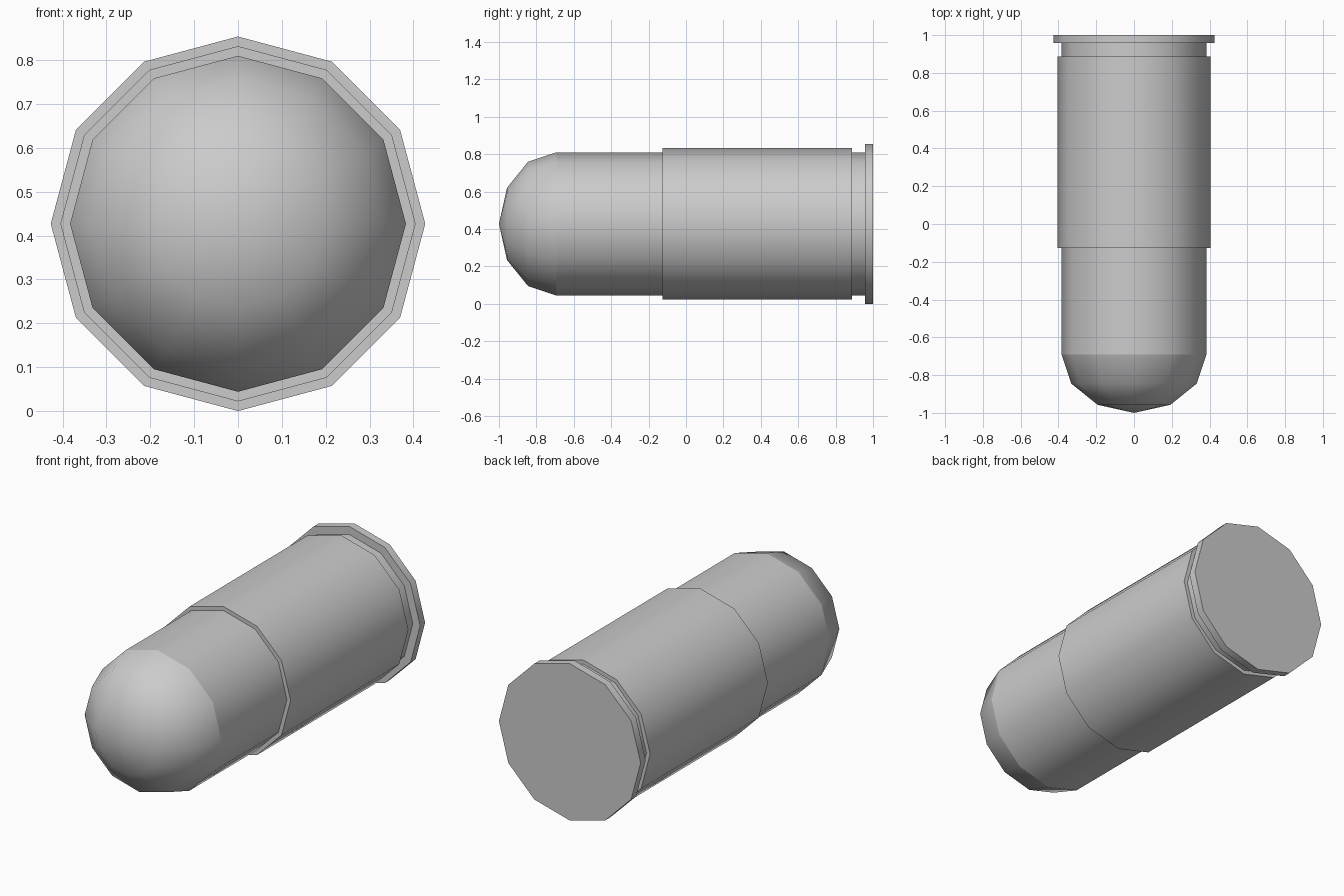
import bpy, bmesh, math

if "Cube" in bpy.data.objects:
    bpy.data.objects.remove(bpy.data.objects["Cube"])

SIDES = 12
AXIS_Z = 0.427


def lathe(name, profile):
    """Revolve (y, radius) points, listed front to back, around the y axis."""
    bm = bmesh.new()
    rings = []
    for y, r in profile:
        if r == 0:
            rings.append([bm.verts.new((0, y, AXIS_Z))] * SIDES)
            continue
        angles = [2 * math.pi * k / SIDES for k in range(SIDES)]
        rings.append([bm.verts.new((r * math.cos(a), y, AXIS_Z + r * math.sin(a)))
                      for a in angles])
    for a, b in zip(rings, rings[1:]):
        for k in range(SIDES):
            n = (k + 1) % SIDES
            corners = dict.fromkeys((a[k], b[k], b[n], a[n]))  # drops repeats at a pole
            bm.faces.new(list(corners))
    mesh = bpy.data.meshes.new(name)
    bm.to_mesh(mesh)
    bm.free()
    obj = bpy.data.objects.new(name, mesh)
    bpy.context.collection.objects.link(obj)
    bpy.ops.object.select_all(action='DESELECT')
    obj.select_set(True)
    bpy.context.view_layer.objects.active = obj
    bpy.ops.object.shade_smooth_by_angle(angle=math.radians(40))
    return obj


# Rounded nose
lathe("nose", [(-1.0, 0), (-0.957, 0.193), (-0.845, 0.332), (-0.692, 0.383)])
# Straight front section
lathe("front_cylinder", [(-0.692, 0.383), (-0.126, 0.383)])
# Wider casing with a step at each end
lathe("casing", [(-0.126, 0.383), (-0.126, 0.405), (0.887, 0.405), (0.887, 0.383)])
# Recessed groove
lathe("groove", [(0.887, 0.383), (0.957, 0.383)])
# Rear rim with flat base
lathe("rim", [(0.957, 0.383), (0.957, 0.427), (1.0, 0.427), (1.0, 0)])
